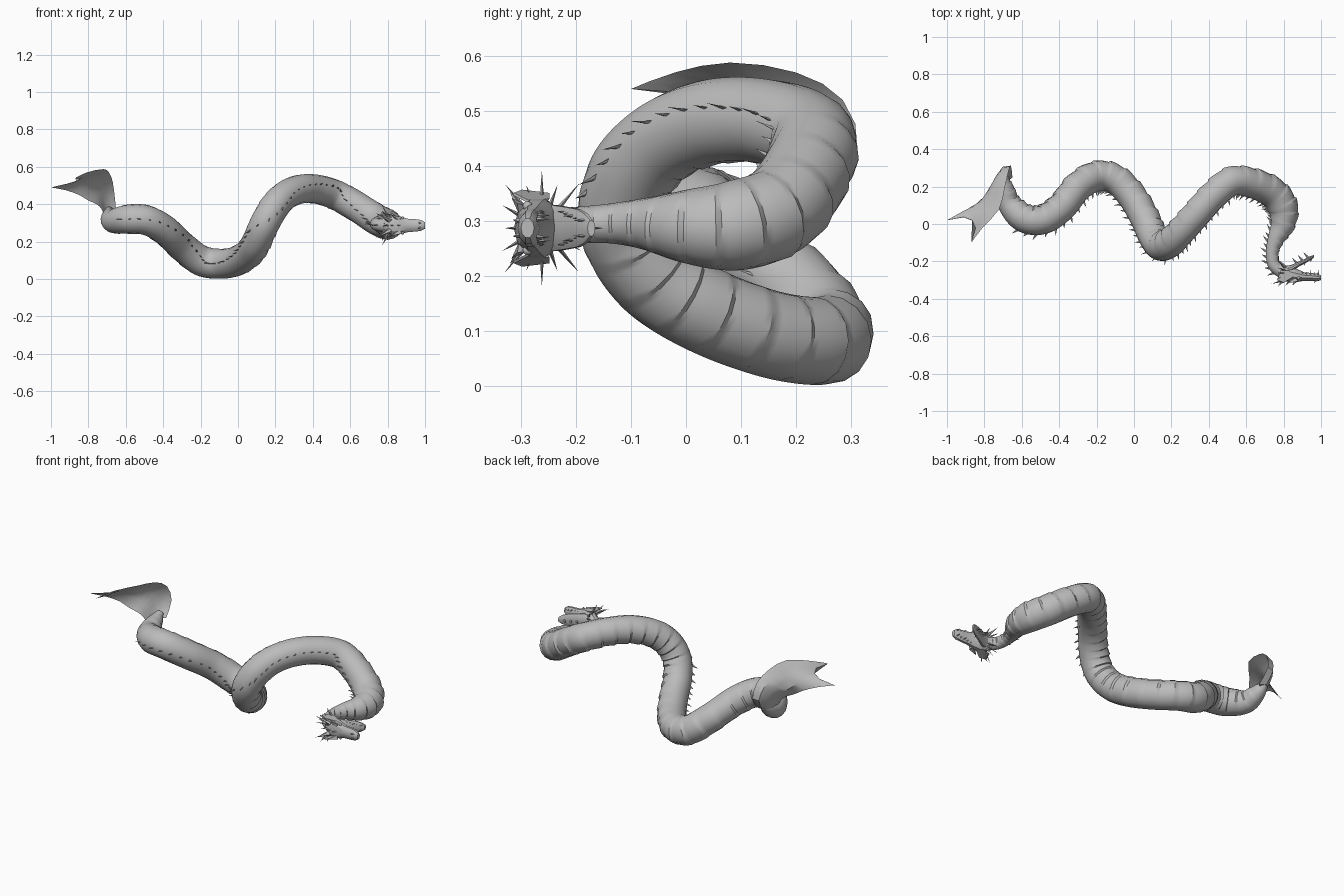
import bpy, bmesh, math
from mathutils import Vector as V

if "Cube" in bpy.data.objects:
    bpy.data.objects.remove(bpy.data.objects["Cube"])

grey = bpy.data.materials.new("stone grey")
grey.use_nodes = True
COLOUR = (0.5, 0.5, 0.5, 1)
grey.diffuse_color = COLOUR
grey.node_tree.nodes["Principled BSDF"].inputs["Base Color"].default_value = COLOUR
UP = V((0, 0, 1))


def finish(bm, name, angle=40):
    bmesh.ops.recalc_face_normals(bm, faces=bm.faces)
    mesh = bpy.data.meshes.new(name)
    bm.to_mesh(mesh)
    bm.free()
    mesh.materials.append(grey)
    ob = bpy.data.objects.new(name, mesh)
    bpy.context.collection.objects.link(ob)
    bpy.ops.object.select_all(action='DESELECT')
    ob.select_set(True)
    bpy.context.view_layer.objects.active = ob
    bpy.ops.object.shade_smooth_by_angle(angle=math.radians(angle))


def loft(bm, rings):
    rows = [[bm.verts.new(p) for p in ring] for ring in rings]
    n = len(rows[0])
    for a, b in zip(rows, rows[1:]):
        for i in range(n):
            j = (i + 1) % n
            bm.faces.new((a[i], a[j], b[j], b[i]))
    bm.faces.new(rows[0])
    bm.faces.new(rows[-1])


def spike(bm, base, tip, along, width, thick):
    """Four-sided thorn, widest in the direction 'along'."""
    axis = (tip - base).normalized()
    u = (along - axis * along.dot(axis)).normalized()
    w = axis.cross(u)
    ring = [bm.verts.new(base + d) for d in (u * width, w * thick, -u * width, -w * thick)]
    top = bm.verts.new(tip)
    for i in range(4):
        bm.faces.new((ring[i], ring[(i + 1) % 4], top))
    bm.faces.new(ring)


def smooth_path(points, steps):
    """Catmull-Rom through points; every component, radius included."""
    out = []
    p = [V(q) for q in points]
    for i in range(len(p) - 1):
        a, b, c, d = p[max(i - 1, 0)], p[i], p[i + 1], p[min(i + 2, len(p) - 1)]
        for s in range(steps):
            t = s / steps
            out.append(0.5 * (2 * b + (c - a) * t + (2 * a - 5 * b + 4 * c - d) * t * t
                              + (3 * b - a - 3 * c + d) * t ** 3))
    return out + [p[-1]]


# Body: centre line and radius, tail to skull
path = smooth_path([
    (-.69, .25, .37, .02), (-.685, .19, .335, .046), (-.665, .11, .31, .064), (-.59, .035, .32, .078),
    (-.49, .025, .315, .08), (-.39, .09, .26, .08), (-.30, .20, .175, .08), (-.20, .257, .10, .082),
    (-.10, .24, .082, .08), (-.01, .15, .095, .08), (.06, .03, .14, .08), (.10, -.06, .20, .08),
    (.14, -.115, .29, .08), (.19, -.10, .38, .08), (.25, -.04, .445, .078), (.33, .05, .48, .078),
    (.42, .15, .48, .078), (.52, .228, .45, .08), (.63, .22, .39, .081), (.74, .17, .32, .083),
    (.797, .09, .292, .082), (.797, 0, .29, .067), (.76, -.08, .295, .046), (.74, -.15, .295, .035),
    (.75, -.22, .29, .034), (.80, -.26, .285, .036)], 12)
SIDES, BAND = 16, 7
rings, spine = [], []
for i, q in enumerate(path):
    c, r = V(q[:3]), q[3]
    ahead, behind = path[min(i + 1, len(path) - 1)], path[max(i - 1, 0)]
    t = (V(ahead[:3]) - V(behind[:3])).normalized()
    # Dorsal side: the animal lies on its side, rolling upright a little at the high arch
    back = t.cross(UP).normalized() + UP * min(.3, max(0, c.z - .38) * 4)
    back = (back - t * back.dot(t)).normalized()
    side = back.cross(t).normalized()
    spine.append((c, r, t, back))
    ring = []
    for k in range(SIDES):
        a = math.tau * k / SIDES
        belly = max(0, -math.cos(a))
        plate = 1 - 0.10 * belly * ((i % BAND) / (BAND - 1) - .3)   # overlapping belly plates
        ring.append(c + (back * math.cos(a) + side * math.sin(a)) * r * plate)
    rings.append(ring)
bm = bmesh.new()
loft(bm, rings)
finish(bm, "body", 32)

# Thorns along the back
bm = bmesh.new()
for i in range(36, len(spine) - 8, 4):
    c, r, t, back = spine[i]
    h = 0.032 if i % 8 else 0.022
    base = c + back * r * 0.95
    spike(bm, base, base + back * h - t * h * 0.6, t, 0.008, 0.003)
finish(bm, "back_thorns", 20)

# Tail fin: cupped, curled and forked leaf between two edge curves
upper = smooth_path([(-.65, .25, .35), (-.658, .312, .43), (-.67, .285, .52), (-.69, .20, .57),
                     (-.72, .08, .588), (-.81, -.02, .57), (-.87, -.10, .54)], 2)
lower = smooth_path([(-.715, .16, .34), (-.73, .145, .375), (-.755, .13, .40), (-.80, .115, .42),
                     (-.85, .10, .45), (-.92, .065, .475), (-1.0, .02, .49)], 2)
outward = V((-.45, .75, .2)).normalized()
bm = bmesh.new()
rows = []
for i, (a, b) in enumerate(zip(upper, lower)):
    f = i / (len(upper) - 1)
    cup = outward * 0.055 * min(1, (1 - f) * 1.6)
    notch = V((.07, .06, .01)) * max(0, f - .6) / .4
    gap = outward * (0.035 * (1 - f) ** 2 + 0.003)
    quarter = [a.lerp(b, s) + cup * w + notch * w for s, w in ((.25, .8), (.5, 1), (.75, .8))]
    rows.append([a] + quarter + [b] + [p - gap for p in reversed(quarter)])
loft(bm, rows)
finish(bm, "tail_fin", 35)


# Head: the crown points to -y, so the mirror plane is level
def head_loft(bm, sections, sides=10):
    loft(bm, [[V((x, y + h * math.cos(math.tau * k / sides), MID + w * math.sin(math.tau * k / sides)))
               for k in range(sides)] for x, y, h, w in sections])


MID = 0.287
bm = bmesh.new()
head_loft(bm, [(.77, -.245, .034, .036), (.80, -.26, .042, .050), (.835, -.27, .043, .056),
               (.87, -.275, .035, .049), (.91, -.281, .023, .037), (.95, -.283, .021, .035),
               (.98, -.286, .020, .030), (1.0, -.288, .012, .018)])
finish(bm, "skull", 30)
bm = bmesh.new()
head_loft(bm, [(.80, -.25, .025, .038), (.84, -.238, .019, .044), (.88, -.215, .014, .040),
               (.92, -.195, .012, .036), (.945, -.182, .011, .028), (.962, -.172, .007, .015)])
finish(bm, "lower_jaw", 30)

teeth, frill, horns, ears, brows = (bmesh.new() for _ in range(5))
for s in (-1, 1):
    # Teeth on both jaws
    for k in range(5):
        f = k / 4
        big = 0.026 if k in (2, 4) else 0.016
        b = V((.90 + .085 * f, -.272, MID + s * (.030 - .014 * f)))
        spike(teeth, b, b + V((0, big, 0)), V((1, 0, 0)), .005, .004)
        b = V((.88 + .07 * f, -.218 + .038 * f, MID + s * (.030 - .016 * f)))
        spike(teeth, b, b + V((-.006, -big, 0)), V((1, 0, 0)), .005, .004)
    # Swept horns, nostril bump and brow
    b = V((.82, -.295, MID + s * .03))
    spike(horns, b, b + V((-.085, -.025, s * .035)), UP, .012, .010)
    b = V((.975, -.297, MID + s * .012))
    spike(horns, b, b + V((-.012, -.018, s * .003)), UP, .008, .008)
    b = V((.865, -.295, MID + s * .033))
    spike(brows, b, b + V((-.045, -.022, s * .022)), V((1, 0, 0)), .02, .012)
    # Square-edged cheek fins
    pts = [(.85, -.285, .045), (.80, -.315, .06), (.765, -.30, .066), (.785, -.25, .06), (.83, -.25, .05)]
    flat = [V((x, y, MID + s * z)) for x, y, z in pts]
    loft(ears, [flat, [p + V((0, .002, s * .004)) for p in flat]])
    # Thorns fanning out round the cheeks
    for k in range(7):
        a = math.radians(-60 + 20 * k)
        out = V((0, math.sin(a), s * math.cos(a)))
        b = V((.81, -.262, MID)) + out * .038
        spike(frill, b, b + out * (.068 if k % 2 else .045) + V((-.04, 0, 0)), V((1, 0, 0)), .009, .005)
# Chin barbs and crown thorns
for k in range(3):
    b = V((.87 + .03 * k, -.21 + .015 * k, MID))
    spike(frill, b, b + V((-.025, .03, 0)), V((1, 0, 0)), .008, .005)
    b = V((.80 + .035 * k, -.298, MID))
    spike(frill, b, b + V((-.025, -.032, 0)), V((1, 0, 0)), .010, .005)
for part, name in ((teeth, "teeth"), (frill, "thorn_frill"), (horns, "horns"),
                   (ears, "cheek_fins"), (brows, "brows")):
    finish(part, name, 20)
# Eyes
for s, name in ((1, "eye_upper"), (-1, "eye_lower")):
    bm = bmesh.new()
    bmesh.ops.create_uvsphere(bm, u_segments=10, v_segments=6, radius=.009)
    bmesh.ops.translate(bm, verts=bm.verts, vec=(.88, -.288, MID + s * .040))
    finish(bm, name, 60)
